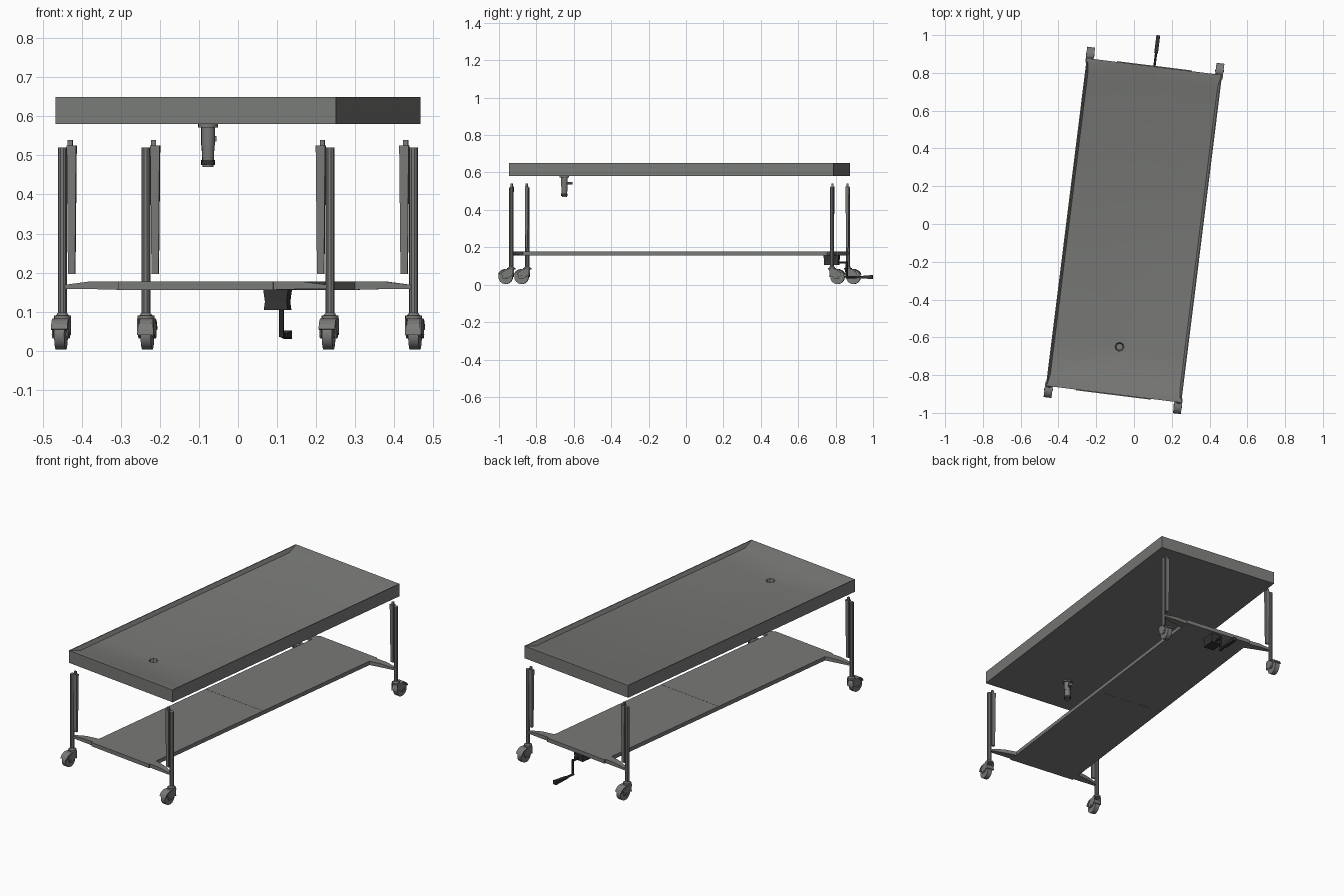
import bpy, bmesh, math
from mathutils import Matrix, Vector

if "Cube" in bpy.data.objects:
    bpy.data.objects.remove(bpy.data.objects["Cube"])

# The whole table is turned slightly about z
WORLD = Matrix.Translation((0, -0.034, 0)) @ Matrix.Rotation(math.radians(-7.1), 4, 'Z')


def material(name, rgb):
    m = bpy.data.materials.new(name)
    m.diffuse_color = (*rgb, 1)
    m.use_nodes = True
    m.node_tree.nodes["Principled BSDF"].inputs["Base Color"].default_value = m.diffuse_color
    return m


STEEL = material("brushed steel", (0.19, 0.195, 0.185))
DARK = material("dark metal", (0.035, 0.035, 0.035))


def finish(name, bm, mat, smooth=False):
    bmesh.ops.recalc_face_normals(bm, faces=bm.faces)
    bm.transform(WORLD)
    me = bpy.data.meshes.new(name)
    bm.to_mesh(me)
    bm.free()
    me.materials.append(mat)
    ob = bpy.data.objects.new(name, me)
    bpy.context.collection.objects.link(ob)
    if smooth:
        bpy.ops.object.select_all(action='DESELECT')
        ob.select_set(True)
        bpy.context.view_layer.objects.active = ob
        bpy.ops.object.shade_smooth_by_angle(angle=math.radians(35))
    return ob


def loft(name, loops, mat, smooth=False):
    """Skin equal-length point loops and cap both ends."""
    bm = bmesh.new()
    rings = [[bm.verts.new(p) for p in loop] for loop in loops]
    n = len(rings[0])
    for a, b in zip(rings, rings[1:]):
        for i in range(n):
            j = (i + 1) % n
            bm.faces.new((a[i], a[j], b[j], b[i]))
    bm.faces.new(rings[0][::-1])
    bm.faces.new(rings[-1])
    return finish(name, bm, mat, smooth)


def rect_z(x, y, w, d, z):
    return [(x + sx * w / 2, y + sy * d / 2, z)
            for sx, sy in ((-1, -1), (1, -1), (1, 1), (-1, 1))]


def rect_x(x, y, z, d, h):
    return [(x, y + sy * d / 2, z + sz * h / 2)
            for sy, sz in ((-1, -1), (1, -1), (1, 1), (-1, 1))]


def box(name, x, y, w, d, z0, z1, mat=STEEL):
    return loft(name, [rect_z(x, y, w, d, z0), rect_z(x, y, w, d, z1)], mat)


def tube(name, p0, p1, r0, r1=None, n=12, mat=STEEL):
    p0, p1 = Vector(p0), Vector(p1)
    q = (p1 - p0).to_track_quat('Z', 'Y')
    rings = []
    for p, r in ((p0, r0), (p1, r0 if r1 is None else r1)):
        rings.append([p + q @ Vector((r * math.cos(a), r * math.sin(a), 0))
                      for a in (2 * math.pi * i / n for i in range(n))])
    return loft(name, rings, mat, True)


def prism(name, pts, x0, x1, mat=STEEL):
    """Extrude a (y, z) outline along x."""
    return loft(name, [[(x, y, z) for y, z in pts] for x in (x0, x1)], mat)


# Table top: shallow tray with sloped ends, floor falling to a drain hole
DRAIN = -0.621


def tray_loop(a, b, z):
    return [(a, DRAIN, z), (a, b, z), (0, b, z), (-a, b, z),
            (-a, DRAIN, z), (-a, -b, z), (0, -b, z), (a, -b, z)]


def drain_loop(r, z):
    return [(r * math.cos(i * math.pi / 4), DRAIN + r * math.sin(i * math.pi / 4), z)
            for i in range(8)]


loft("table_top", [tray_loop(0.361, 0.874, 0.58), tray_loop(0.361, 0.874, 0.65),
                   tray_loop(0.356, 0.869, 0.65), tray_loop(0.345, 0.807, 0.63),
                   drain_loop(0.024, 0.618), drain_loop(0.018, 0.59)], STEEL, True)

# Drain fitting below the tray
tube("drain_flange", (0, DRAIN, 0.572), (0, DRAIN, 0.582), 0.026)
tube("drain_pipe", (0, DRAIN, 0.525), (0, DRAIN, 0.574), 0.018)
tube("drain_spout", (0, DRAIN, 0.47), (0, DRAIN, 0.528), 0.014, 0.017)
tube("drain_spout_ring", (0, DRAIN, 0.475), (0, DRAIN, 0.488), 0.018, mat=DARK)
tube("drain_valve", (0, DRAIN, 0.542), (0.004, DRAIN + 0.038, 0.542), 0.007, n=8)
box("drain_lever", 0.004, DRAIN + 0.04, 0.026, 0.006, 0.535, 0.55)

# Lower shelf in two panels
for side, label in ((-1, "front"), (1, "back")):
    box(f"shelf_panel_{label}", 0, side * 0.4393, 0.40, 0.8775, 0.156, 0.178)

# Legs, shelf braces and casters at the four corners
for sx, xl in ((-1, "left"), (1, "right")):
    for sy, yl in ((-1, "front"), (1, "back")):
        tag = f"{yl}_{xl}"
        x, y = sx * 0.345, sy * 0.864
        tube(f"leg_tube_{tag}", (x, y, 0.09), (x, y, 0.52), 0.0115, n=10)
        ch = sx * 0.321
        loft(f"leg_channel_{tag}", [rect_z(ch, y, 0.018, 0.012, 0.197),
                                    rect_z(ch, y, 0.024, 0.018, 0.525)], STEEL)
        box(f"leg_tab_{tag}", sx * 0.325, y, 0.012, 0.010, 0.52, 0.54)
        loft(f"shelf_brace_{tag}", [rect_x(sx * 0.195, y - sy * 0.02, 0.167, 0.05, 0.022),
                                    rect_x(sx * 0.27, y - sy * 0.01, 0.168, 0.036, 0.02),
                                    rect_x(x, y, 0.163, 0.016, 0.01)], STEEL)
        # Caster: swivel cap, hood over the wheel, fork cheeks, wheel
        wy, wz = y + sy * 0.03, 0.041
        tube(f"caster_cap_{tag}", (x, y, 0.081), (x, y, 0.09), 0.022)
        tube(f"caster_stem_{tag}", (x, y, 0.089), (x, y, 0.098), 0.018, 0.011)
        arc = [math.radians(a) for a in range(20, 181, 20)]
        hood = [(wy + sy * r * math.cos(a), wz + r * math.sin(a))
                for r, seq in ((0.043, arc), (0.037, arc[::-1])) for a in seq]
        bm_pts = hood
        n = len(arc)
        for i in range(n - 1):
            quad = [bm_pts[i], bm_pts[i + 1], bm_pts[2 * n - 2 - i], bm_pts[2 * n - 1 - i]]
            prism(f"caster_hood_{tag}_{i + 1}", quad, x - 0.021, x + 0.021)
        cheek = [(y - sy * 0.013, 0.083), (y + sy * 0.022, 0.083),
                 (wy + sy * 0.022, 0.062), (wy + sy * 0.012, 0.032),
                 (wy - sy * 0.012, 0.032), (y - sy * 0.011, 0.052)]
        for s in (-1, 1):
            prism(f"caster_fork_{tag}_{'outer' if s == sx else 'inner'}", cheek,
                  x + s * 0.017, x + s * 0.021)
        tube(f"caster_wheel_{tag}", (x - 0.013, wy, wz), (x + 0.013, wy, wz), 0.038, n=18)
        tube(f"caster_axle_{tag}", (x - 0.023, wy, wz), (x + 0.023, wy, wz), 0.007, n=8)

# Lift gearbox under the shelf, with link, drop rod and foot pedal
loft("gearbox", [rect_z(0, 0.82, 0.062, 0.076, 0.105), rect_z(0, 0.82, 0.056, 0.076, 0.125),
                 rect_z(0, 0.82, 0.064, 0.082, 0.157)], DARK)
tube("pedal_link", (0, 0.85, 0.118), (0, 0.903, 0.118), 0.006, n=8, mat=DARK)
tube("pedal_rod", (0, 0.90, 0.036), (0, 0.90, 0.124), 0.006, n=8, mat=DARK)
tube("pedal_arm", (0, 0.895, 0.04), (0, 0.955, 0.04), 0.006, n=8, mat=DARK)
prism("pedal_plate", [(0.945, 0.036), (1.041, 0.030), (1.041, 0.052), (0.945, 0.044)],
      -0.010, 0.010, DARK)
